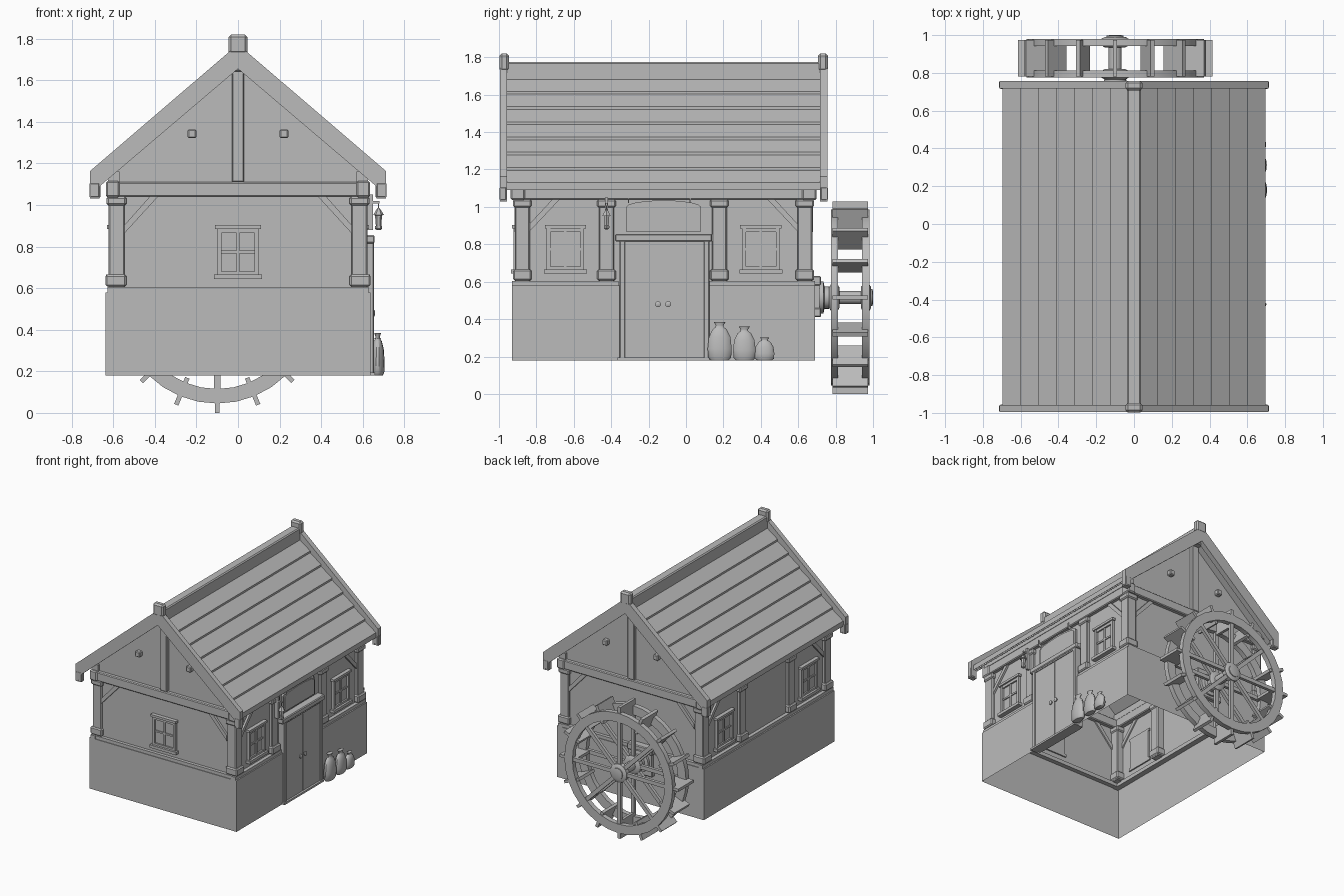
import bpy, bmesh, math
from mathutils import Matrix, Vector

old = bpy.data.objects.get("Cube")
if old:
    bpy.data.objects.remove(old, do_unlink=True)

grey = bpy.data.materials.new("plain grey")
grey.use_nodes = True
grey.diffuse_color = (0.5, 0.5, 0.5, 1)
grey.node_tree.nodes["Principled BSDF"].inputs["Base Color"].default_value = (0.5, 0.5, 0.5, 1)


def finish(name, bm, bevel=0, smooth=False, closed=True):
    if closed:
        bmesh.ops.recalc_face_normals(bm, faces=bm.faces)
    mesh = bpy.data.meshes.new(name)
    bm.to_mesh(mesh)
    bm.free()
    mesh.materials.append(grey)
    ob = bpy.data.objects.new(name, mesh)
    bpy.context.collection.objects.link(ob)
    if bevel:
        mod = ob.modifiers.new("soft edges", "BEVEL")
        mod.width = bevel
        mod.segments = 1
    if smooth:
        bpy.context.view_layer.objects.active = ob
        ob.select_set(True)
        bpy.ops.object.shade_smooth_by_angle(angle=math.radians(40))
        ob.select_set(False)
    return ob


def box(name, x, y, z, bevel=0, matrix=None):
    """Box from three (low, high) ranges."""
    bm = bmesh.new()
    bmesh.ops.create_cube(bm, size=1)
    for v in bm.verts:
        v.co = Vector([(a + b) / 2 + c * (b - a) for (a, b), c in zip((x, y, z), v.co)])
    if matrix:
        bm.transform(matrix)
    return finish(name, bm, bevel)


def prism(name, pts, axis, lo, hi):
    """Outline of (horizontal, z) points extruded along x or y."""
    bm = bmesh.new()
    place = (lambda p, t: (t, p[0], p[1])) if axis == "x" else (lambda p, t: (p[0], t, p[1]))
    a, b = [[bm.verts.new(place(p, t)) for p in pts] for t in (lo, hi)]
    bm.faces.new(a)
    bm.faces.new(b)
    for i in range(len(pts)):
        j = (i + 1) % len(pts)
        bm.faces.new((a[i], a[j], b[j], b[i]))
    return finish(name, bm)


def lathe(name, profile, matrix, segs=16, ring=False):
    """Profile of (radius, height) turned about z, then placed."""
    bm = bmesh.new()
    rows = [[bm.verts.new((r * math.cos(k * math.tau / segs), r * math.sin(k * math.tau / segs), h))
             for k in range(segs)] for r, h in profile]
    pairs = list(zip(rows, rows[1:])) + ([(rows[-1], rows[0])] if ring else [])
    for a, b in pairs:
        for k in range(segs):
            n = (k + 1) % segs
            bm.faces.new((a[k], a[n], b[n], b[k]))
    if not ring:
        bm.faces.new(rows[0])
        bm.faces.new(rows[-1])
    bm.transform(matrix)
    return finish(name, bm, smooth=True)


FRONT, BACK, MID = -0.93, 0.69, -0.12


def inward(end, a, b):
    """y range measured inward from the front (-1) or back (1) end."""
    return tuple(sorted((MID + end * (0.81 - a), MID + end * (0.81 - b))))


# House shell, open underneath
bm = bmesh.new()
rows = []
for w, inset, z in ((0.638, 0, 0.18), (0.638, 0, 0.58), (0.6, 0.03, 0.58), (0.6, 0.03, 1.15)):
    rows.append([bm.verts.new((sx * w, y, z)) for sx, y in (
        (-1, FRONT + inset), (1, FRONT + inset), (1, BACK - inset), (-1, BACK - inset))])
for a, b in zip(rows, rows[1:]):
    for k in range(4):
        n = (k + 1) % 4
        bm.faces.new((a[k], a[n], b[n], b[k]))
top = rows[-1]
bm.faces.new((top[0], top[1], bm.verts.new((0, FRONT + 0.03, 1.67))))
bm.faces.new((top[2], top[3], bm.verts.new((0, BACK - 0.03, 1.67))))
finish("house_shell", bm, closed=False)


def window(name, matrix):
    """Window facing -y, centred on x = 0, with the wall at y = 0."""
    for part, x, y, z in (
            ("sill", (-0.115, 0.115), (-0.035, 0.01), (0.643, 0.665)),
            ("head", (-0.11, 0.11), (-0.03, 0.01), (0.885, 0.903)),
            ("left_jamb", (0.08, 0.1), (-0.022, 0.01), (0.665, 0.885)),
            ("right_jamb", (-0.1, -0.08), (-0.022, 0.01), (0.665, 0.885)),
            ("top_rail", (-0.08, 0.08), (-0.018, 0.01), (0.865, 0.885)),
            ("bottom_rail", (-0.08, 0.08), (-0.018, 0.01), (0.665, 0.68)),
            ("mullion", (-0.007, 0.007), (-0.014, 0.01), (0.68, 0.865)),
            ("crossbar", (-0.08, 0.08), (-0.014, 0.01), (0.767, 0.78)),
            ("glass", (-0.08, 0.08), (-0.006, 0.01), (0.67, 0.875))):
        box(f"{name}_{part}", x, y, z, matrix=matrix)


window("front_window", Matrix.Translation((0, FRONT + 0.03, 0)))
for s in (1, -1):
    for y in (-0.645, 0.4):
        window("side_window", Matrix.Translation((s * 0.6, y, 0)) @ Matrix.Rotation(s * math.pi / 2, 4, "Z"))


def xr(s, a, b):
    return tuple(sorted((s * a, s * b)))


def post(s, y, half):
    box("post", xr(s, 0.545, 0.622), (y - half + 0.01, y + half - 0.01), (0.6, 1.04), 0.006)
    box("post_base", xr(s, 0.537, 0.637), (y - half, y + half), (0.607, 0.665), 0.008)
    box("post_cap", xr(s, 0.537, 0.632), (y - half, y + half), (0.998, 1.04), 0.008)


# Timber frame on the long sides
for s in (1, -1):
    for y, half in ((-0.875, 0.05), (-0.425, 0.05), (0.178, 0.05), (0.635, 0.05)):
        post(s, y, half)
    box("side_beam", xr(s, 0.565, 0.628), (FRONT, BACK), (1.04, 1.11), 0.006)
    box("wall_plate", xr(s, 0.57, 0.625), (FRONT + 0.01, BACK - 0.01), (1.11, 1.16))
    for a, b in ((FRONT, -0.36), (0.12, BACK)) if s > 0 else ((FRONT, BACK),):
        box("side_sill", xr(s, 0.59, 0.628), (a, b), (0.575, 0.605))
    for end in (-1, 1):
        pts = [(MID + end * (0.81 - d), z) for d, z in ((0.09, 0.865), (0.09, 0.905), (0.215, 1.04), (0.255, 1.04))]
        prism("side_brace", pts, "x", *xr(s, 0.59, 0.615))

# Timber frame on the gable ends
for end in (-1, 1):
    box("end_beam", (-0.63, 0.63), inward(end, 0, 0.06), (1.04, 1.11), 0.006)
    box("end_sill", (-0.625, 0.625), inward(end, 0.005, 0.04), (0.575, 0.605))
    box("king_post", (-0.03, 0.03), inward(end, 0.005, 0.05), (1.11, 1.65), 0.005)
    for s in (1, -1):
        box("beam_end", xr(s, 0.57, 0.635), inward(end, -0.008, 0.07), (1.037, 1.115), 0.008)
        box("gable_peg", xr(s, 0.2, 0.242), inward(end, -0.005, 0.04), (1.322, 1.364), 0.006)
        pts = [(s * x, z) for x, z in ((0.545, 0.865), (0.545, 0.905), (0.425, 1.04), (0.385, 1.04))]
        prism("end_brace", pts, "y", *inward(end, 0.012, 0.04))

# Lapped roof boards
SLOPE, ROWS = 0.857, 7
step = 0.665 / ROWS
for s in (1, -1):
    for i in range(ROWS):
        a = 0.03 + i * step
        b = a + step
        za, zb = 1.71 - SLOPE * a, 1.71 - SLOPE * b
        pts = [(s * a, za), (s * b, zb + 0.015), (s * b, zb - 0.025), (s * a, za - 0.03)]
        prism("roof_board", pts, "y", -0.965, 0.73)
    prism("roof_underside", [(s * x, 1.685 - d - SLOPE * x) for x, d in
                             ((0, 0), (0.68, 0), (0.68, 0.012), (0, 0.012))], "y", -0.965, 0.73)
box("ridge_beam", (-0.036, 0.036), (-0.97, 0.735), (1.64, 1.775), 0.008)

# Verge boards with hooked feet, and ridge caps
for end, lo, hi in ((-1, -0.995, -0.957), (1, 0.717, 0.757)):
    for s in (1, -1):
        pts = [(0, 1.773), (0.713, 1.162), (0.713, 1.03), (0.665, 1.03), (0.665, 1.09), (0, 1.655)]
        prism("verge_board", [(s * x, z) for x, z in pts], "y", lo, hi)
        box("verge_foot", xr(s, 0.662, 0.715), (lo - 0.001, hi + 0.001), (1.032, 1.11), 0.008)
    box("ridge_cap", (-0.045, 0.045), (-0.997, -0.947) if end < 0 else (0.707, 0.758), (1.725, 1.82), 0.012)

# Door, its frame and the arched panel above
box("door_panel", (0.58, 0.644), (-0.33, 0.1), (0.18, 0.82))
box("door_split", (0.64, 0.646), (-0.118, -0.112), (0.195, 0.8))
for y in (-0.355, 0.095):
    box("door_jamb", (0.58, 0.653), (y, y + 0.03), (0.18, 0.82), 0.004)
box("door_head", (0.58, 0.65), (-0.33, 0.1), (0.805, 0.82))
box("door_lintel", (0.57, 0.657), (-0.38, 0.14), (0.815, 0.855), 0.006)
box("door_step", (0.6, 0.66), (-0.365, 0.125), (0.18, 0.195))
for y in (-0.15, -0.095):
    lathe("door_knob", [(0.008, 0), (0.016, 0.008), (0.016, 0.014), (0.008, 0.018)],
          Matrix.Translation((0.642, y, 0.48)) @ Matrix.Rotation(math.pi / 2, 4, "Y"), 12)
arch = [(-0.32, 0.868), (0.08, 0.868)]
arch += [(-0.12 + 0.2 * math.cos(t * math.pi / 8), 1.0 + 0.035 * math.sin(t * math.pi / 8)) for t in range(9)]
prism("arched_panel", arch, "x", 0.58, 0.614)
prism("arched_inset", [(-0.12 + (y + 0.12) * 0.92, 0.94 + (z - 0.94) * 0.85) for y, z in arch], "x", 0.6, 0.62)
for y in (-0.31, 0.02):
    box("arch_hook", (0.61, 0.635), (y, y + 0.006), (1.02, 1.07))

# Hanging lantern
at = Matrix.Translation((0.676, -0.425, 0))
box("lantern_bracket", (0.615, 0.68), (-0.43, -0.42), (1.008, 1.02))
box("lantern_plate", (0.62, 0.65), (-0.433, -0.417), (0.88, 1.05))
box("lantern_hanger", (0.674, 0.678), (-0.427, -0.423), (0.97, 1.012))
lathe("lantern", [(0.01, 0.88), (0.017, 0.886), (0.017, 0.898), (0.013, 0.9), (0.017, 0.95),
                  (0.026, 0.952), (0.012, 0.975), (0.005, 0.985)], at, 6)

# Tied sacks leaning on the wall
for y, r, h in ((0.18, 0.066, 0.205), (0.312, 0.062, 0.18), (0.42, 0.054, 0.122)):
    prof = [(0.75, 0), (0.95, 0.07), (1, 0.3), (0.9, 0.6), (0.6, 0.8), (0.33, 0.87), (0.32, 0.91), (0.5, 1)]
    lathe("sack", [(q * r, t * h) for q, t in prof],
          Matrix.Translation((0.672, y, 0.18)) @ Matrix.Diagonal((0.5, 1, 1, 1)), 14)

# Water wheel: rims, paddles, spokes and hub, built about z and turned to face the back
turn = Matrix.Translation((-0.1, 0, 0.515)) @ Matrix.Rotation(-math.pi / 2, 4, "X")
for lo, hi in ((0.775, 0.813), (0.942, 0.98)):
    lathe("wheel_rim", [(0.4, lo), (0.47, lo), (0.47, hi), (0.4, hi)], turn, 32, ring=True)
for k in range(16):
    spin = turn @ Matrix.Rotation(k * math.tau / 16, 4, "Z")
    box("paddle", (0.375, 0.515), (-0.011, 0.011), (0.782, 0.973), matrix=spin)
    if k % 2 == 0:
        for lo in (0.782, 0.95):
            box("spoke", (0.03, 0.41), (-0.015, 0.015), (lo, lo + 0.024), matrix=spin)
lathe("axle", [(0.035, 0.66), (0.035, 0.99)], turn)
for lo, hi in ((0.765, 0.82), (0.935, 0.99)):
    lathe("hub", [(0.055, lo), (0.072, lo + 0.01), (0.072, hi - 0.01), (0.055, hi)], turn, 20)
lathe("hub_cap", [(0.045, 0.98), (0.045, 0.997), (0.03, 1.0)], turn)

# Axle bearing on the back wall
lathe("bearing", [(0.085, 0.69), (0.085, 0.735), (0.06, 0.74), (0.06, 0.765)], turn, 20)
for z in (0.41, 0.58):
    box("bearing_block", (-0.21, 0.01), (0.66, 0.722), (z, z + 0.05), 0.006)
for x in (-0.2, -0.04):
    box("bearing_side", (x, x + 0.04), (0.66, 0.715), (0.45, 0.59))
